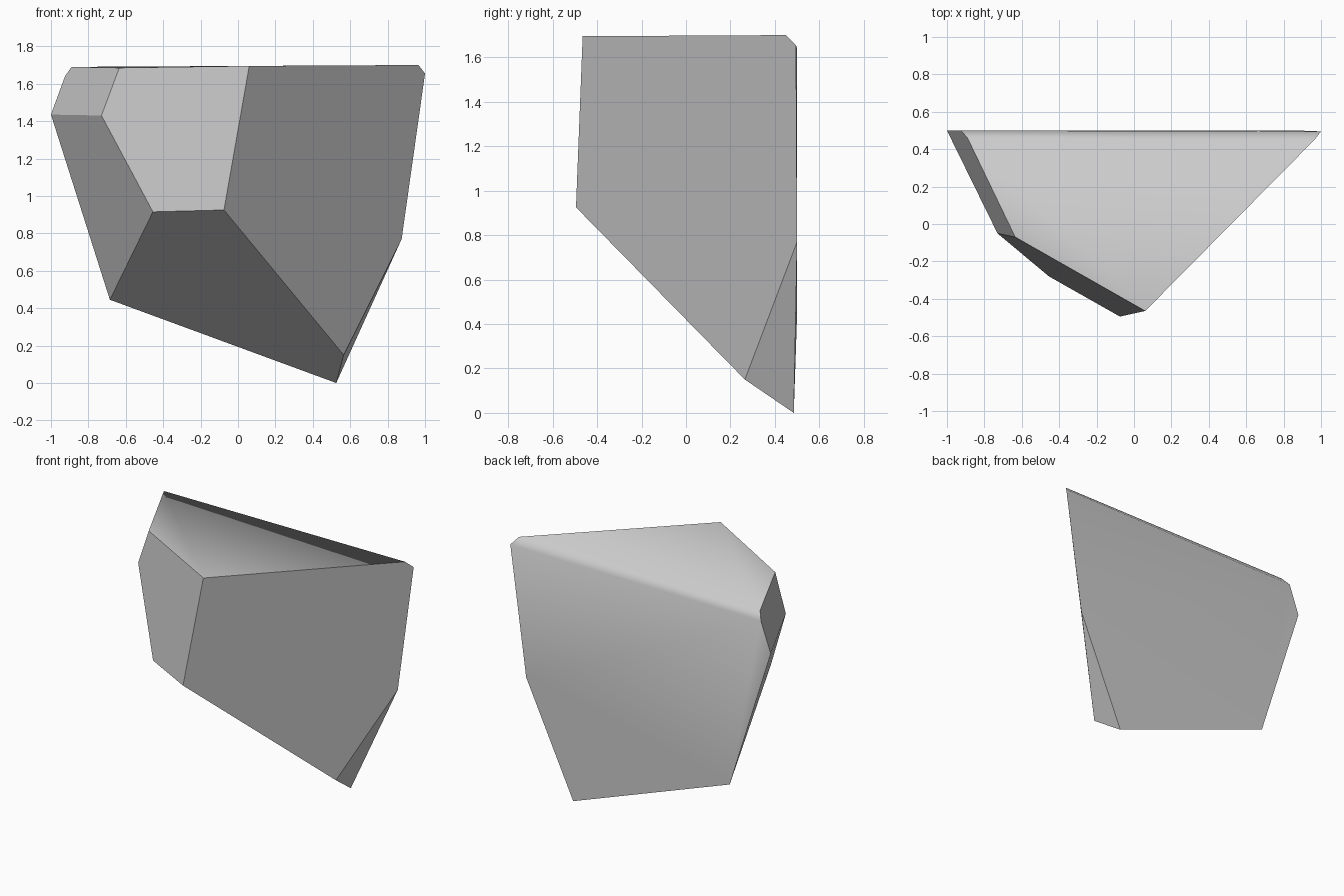
import bpy
import bmesh

default_cube = bpy.data.objects.get("Cube")
if default_cube:
    bpy.data.objects.remove(default_cube, do_unlink=True)

# Plain stone colour
stone = bpy.data.materials.new("stone_grey")
stone.use_nodes = True
colour = (0.6, 0.6, 0.6, 1)
stone.diffuse_color = colour
stone.node_tree.nodes["Principled BSDF"].inputs["Base Color"].default_value = colour

# Corners of the broken chunk, each with a one-letter name
corners = {
    "A": (0.965, 0.45, 1.7),      # top, right rear
    "B": (1, 0.495, 1.655),       # bevel, right rear
    "C": (-0.89, 0.46, 1.69),     # top, left rear
    "D": (-0.925, 0.5, 1.64),     # bevel, left rear
    "E": (-1, 0.5, 1.435),        # left tip
    "F": (-0.73, -0.05, 1.43),    # left front
    "G": (-0.635, -0.07, 1.685),  # top, left front
    "H": (-0.455, -0.28, 0.915),  # front facet, lower left
    "I": (-0.075, -0.495, 0.925), # front facet, lower right
    "J": (0.06, -0.465, 1.695),   # top, front
    "K": (-0.685, 0.5, 0.445),    # underside, left
    "L": (0.565, 0.265, 0.15),    # underside, right
    "M": (0.525, 0.485, 0),       # lowest point
    "N": (0.875, 0.5, 0.77),      # right rear edge
}

# The outer skin of the stone stays softly rounded over its bevel
soft_skin = ["JACG", "ABDC", "BNMKED"]
# The fractured sides stay crisp
fractures = ["FHIJG", "EFGCD", "EKHF", "HKMLI", "ILNBAJ", "LMN"]

bm = bmesh.new()
verts = {name: bm.verts.new(place) for name, place in corners.items()}
skin_faces = set()
for loop in soft_skin + fractures:
    face = bm.faces.new([verts[name] for name in loop])
    if loop in soft_skin:
        skin_faces.add(face)
bmesh.ops.recalc_face_normals(bm, faces=bm.faces)

# Smooth only where two skin faces meet
for face in bm.faces:
    face.smooth = True
for edge in bm.edges:
    edge.smooth = all(face in skin_faces for face in edge.link_faces)

mesh = bpy.data.meshes.new("rock_fragment")
bm.to_mesh(mesh)
bm.free()
mesh.materials.append(stone)
rock = bpy.data.objects.new("rock_fragment", mesh)
bpy.context.collection.objects.link(rock)
